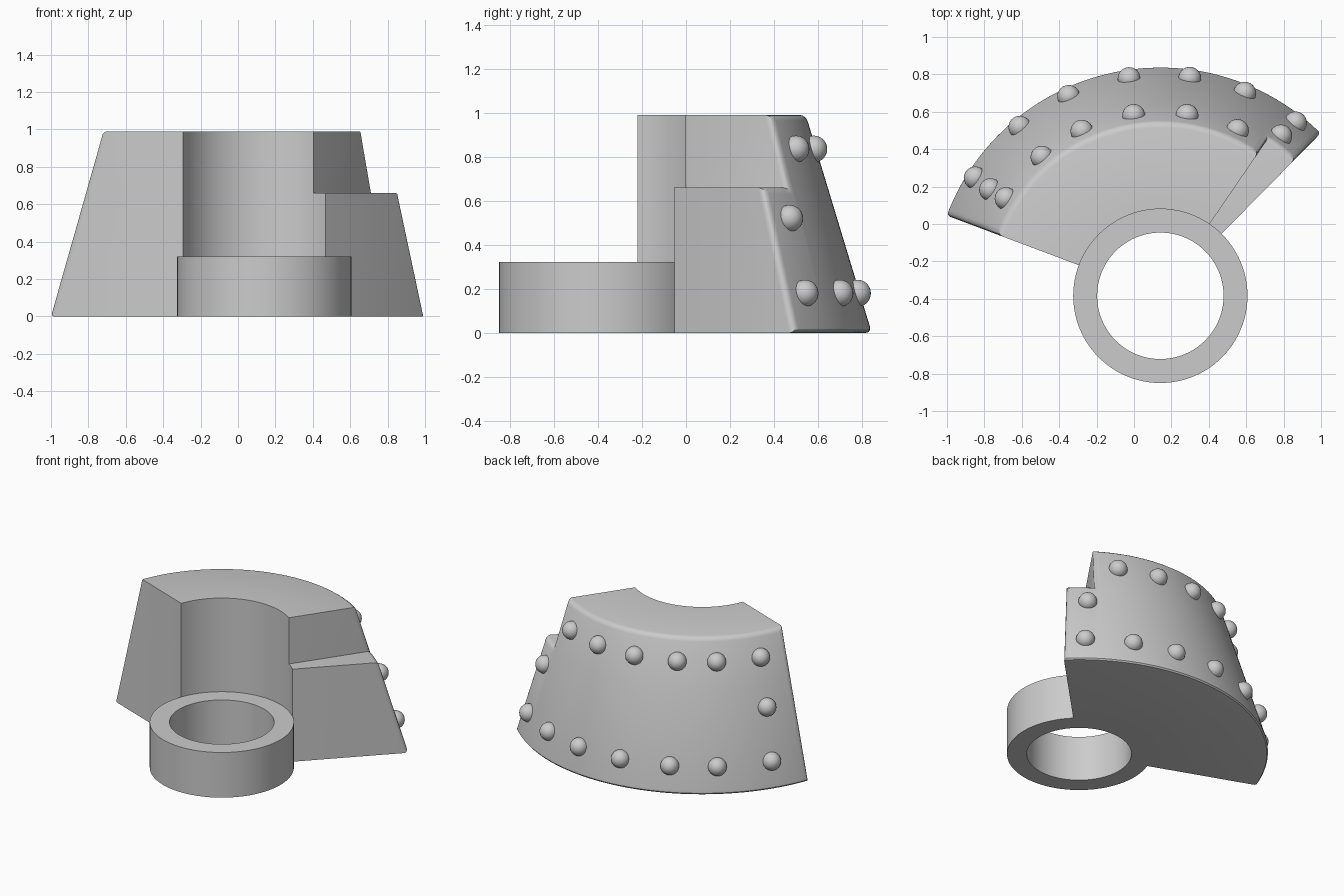
import bpy, bmesh
from math import radians, cos, sin, pi
from mathutils import Matrix, Vector

cube = bpy.data.objects.get("Cube")
if cube:
    bpy.data.objects.remove(cube)

CX, CY = 0.141, -0.384           # shared axis of the ring and the wedge
HEIGHT, STEP = 0.99, 0.66
R_IN, R_BASE, R_TOP = 0.464, 1.228, 0.928
START, NOTCH, END = 45.4, 55.6, 159.4

grey = bpy.data.materials.new("plain grey")
grey.use_nodes = True
colour = (0.6, 0.6, 0.6, 1)
grey.diffuse_color = colour
grey.node_tree.nodes["Principled BSDF"].inputs["Base Color"].default_value = colour


def finish(bm, name, angle=30):
    bmesh.ops.recalc_face_normals(bm, faces=bm.faces)
    mesh = bpy.data.meshes.new(name)
    bm.to_mesh(mesh)
    bm.free()
    ob = bpy.data.objects.new(name, mesh)
    mesh.materials.append(grey)
    bpy.context.collection.objects.link(ob)
    bpy.ops.object.select_all(action='DESELECT')
    bpy.context.view_layer.objects.active = ob
    ob.select_set(True)
    bpy.ops.object.shade_smooth_by_angle(angle=radians(angle))
    return ob


def polar(radius, degrees, z):
    a = radians(degrees)
    return Vector((CX + radius * cos(a), CY + radius * sin(a), z))


def cone_radius(z):
    return R_BASE + (R_TOP - R_BASE) * z / HEIGHT


# Wedge: a swept section with a lower step at its left end
def build_wedge():
    bm = bmesh.new()
    low, high = 6, 48
    angles = [START + (NOTCH - START) * i / low for i in range(low)]
    angles += [NOTCH + (END - NOTCH) * i / high for i in range(high + 1)]
    section = [(R_IN, 0), (R_IN, STEP), (R_IN, HEIGHT),
               (R_TOP, HEIGHT), (cone_radius(STEP), STEP), (R_BASE, 0)]
    cols = [[bm.verts.new(polar(r, a, z)) for r, z in section] for a in angles]
    outer = set()
    for i in range(len(cols) - 1):
        a, b = cols[i], cols[i + 1]
        loop = (0, 1, 4, 5) if i < low else (0, 1, 2, 3, 4, 5)
        for p, q in zip(loop, loop[1:] + loop[:1]):
            f = bm.faces.new((a[p], a[q], b[q], b[p]))
            if p in (3, 4) and q in (4, 5):
                outer.add(f)
    bm.faces.new([cols[0][k] for k in (0, 1, 4, 5)])
    bm.faces.new(cols[low][1:5])
    bm.faces.new(cols[-1])
    loose = [v for v in bm.verts if not v.link_faces]
    bmesh.ops.delete(bm, geom=loose, context='VERTS')
    # Round the border of the outer cone
    rim = [e for e in bm.edges if sum(f in outer for f in e.link_faces) == 1]
    bmesh.ops.recalc_face_normals(bm, faces=bm.faces)
    bmesh.ops.bevel(bm, geom=rim, offset=0.028, segments=3, profile=0.5,
                    affect='EDGES', clamp_overlap=True)
    return finish(bm, "wedge_body", 35)


# Ring: open collar in front
def build_ring():
    bm = bmesh.new()
    n = 96
    section = [(0.338, 0), (0.466, 0), (0.466, 0.322), (0.338, 0.322)]
    cols = [[bm.verts.new(polar(r, 360 * i / n, z)) for r, z in section]
            for i in range(n)]
    for i in range(n):
        a, b = cols[i], cols[(i + 1) % n]
        for k in range(4):
            m = (k + 1) % 4
            bm.faces.new((a[k], a[m], b[m], b[k]))
    return finish(bm, "ring_collar")


# Rivets: balls half sunk into the outer cone
def build_rivets(name, z, angles):
    bm = bmesh.new()
    for a in angles:
        place = Matrix.Translation(polar(cone_radius(z), a, z))
        bmesh.ops.create_uvsphere(bm, u_segments=24, v_segments=14,
                                  radius=0.061, matrix=place)
    return finish(bm, name, 60)


build_wedge()
build_ring()
build_rivets("lower_rivets", 0.18, (52, 67.4, 82.3, 98.2, 114.7, 129.8, 147.5))
build_rivets("middle_rivets", 0.52, (53, 148))
build_rivets("upper_rivets", 0.835, (65, 81.6, 98.4, 115.5, 130.5, 147.8))
